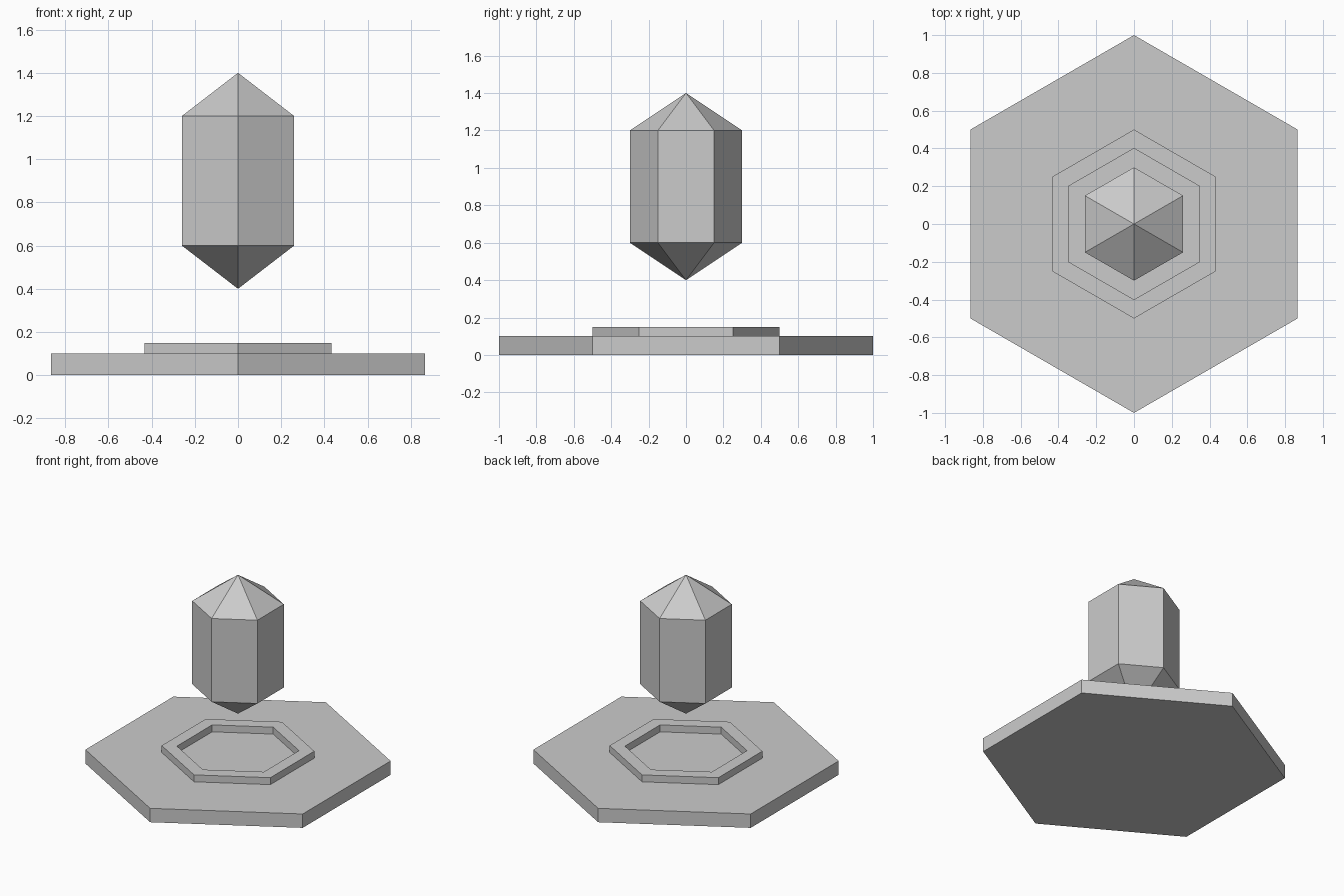
import bpy, bmesh
from math import sin, cos, pi

if "Cube" in bpy.data.objects:
    bpy.data.objects.remove(bpy.data.objects["Cube"])

SIDES = 6


def hex_lathe(name, profile, closed=False):
    """Sweep a (radius, z) profile round z in six flat sides, with a corner on +y."""
    bm = bmesh.new()
    loops = []
    for r, z in profile:
        if r == 0:
            loops.append([bm.verts.new((0, 0, z))] * SIDES)
        else:
            angles = [pi / 2 + 2 * pi * i / SIDES for i in range(SIDES)]
            loops.append([bm.verts.new((r * cos(a), r * sin(a), z)) for a in angles])
    pairs = list(zip(loops, loops[1:]))
    if closed:
        pairs.append((loops[-1], loops[0]))
    for low, high in pairs:
        for i in range(SIDES):
            j = (i + 1) % SIDES
            corners = dict.fromkeys((low[i], low[j], high[j], high[i]))
            bm.faces.new(list(corners))
    # Cap open ends with a single hexagon
    if not closed:
        for loop in (loops[0], loops[-1]):
            if len(set(loop)) == SIDES:
                bm.faces.new(loop)
    bmesh.ops.recalc_face_normals(bm, faces=bm.faces)
    mesh = bpy.data.meshes.new(name)
    bm.to_mesh(mesh)
    bm.free()
    obj = bpy.data.objects.new(name, mesh)
    bpy.context.collection.objects.link(obj)
    return obj


# Wide hexagonal plate on the ground
hex_lathe("base_plate", [(1.0, 0), (1.0, 0.1)])

# Raised rim around the middle of the plate
hex_lathe("raised_rim", [(0.5, 0.1), (0.5, 0.15), (0.4, 0.15), (0.4, 0.1)], closed=True)

# Floating crystal, pointed at both ends
hex_lathe("crystal", [(0, 0.4), (0.3, 0.6), (0.3, 1.2), (0, 1.4)])
